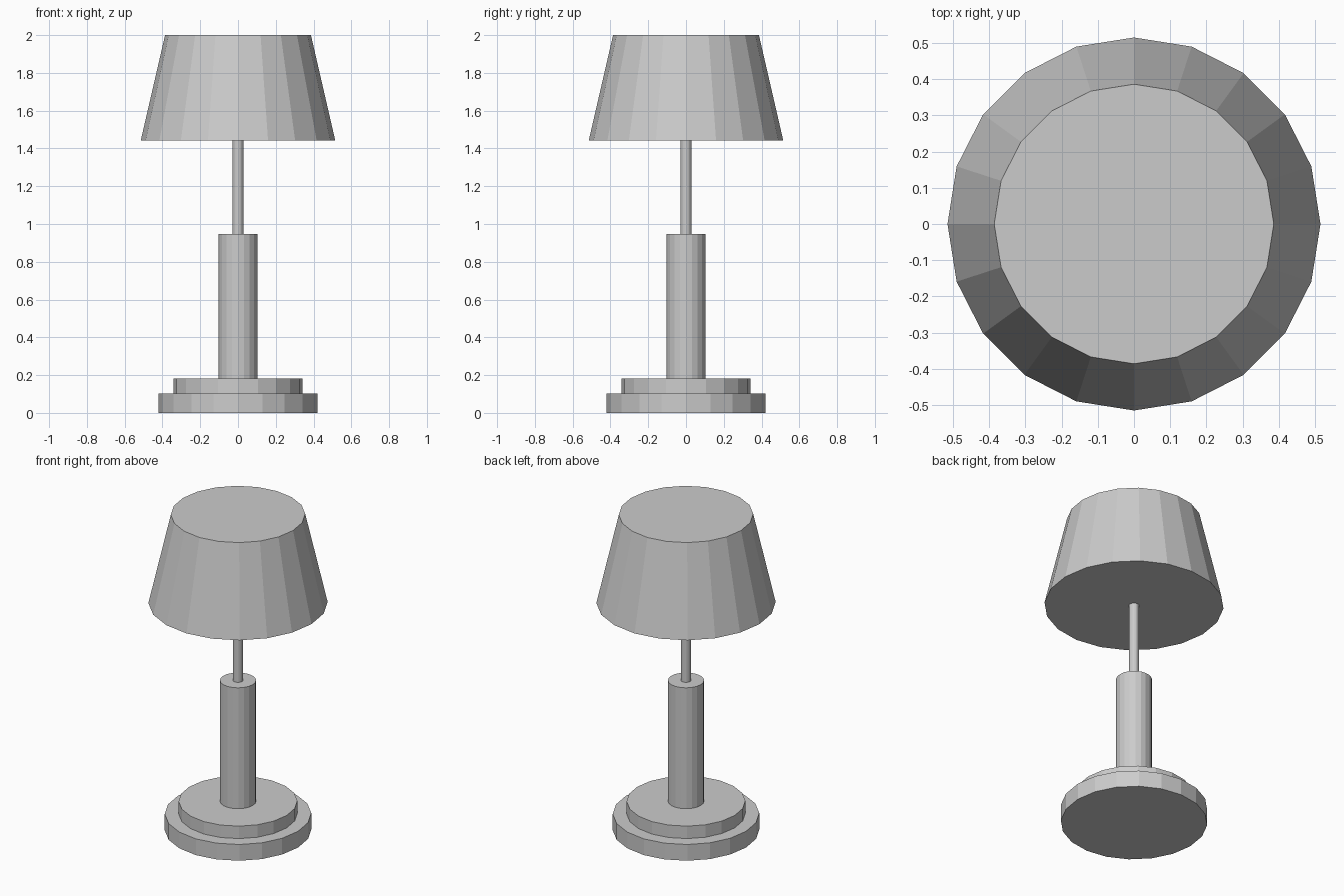
import bpy

if "Cube" in bpy.data.objects:
    bpy.data.objects.remove(bpy.data.objects["Cube"])

SIDES = 20


def tier(name, z0, z1, r0, r1=None):
    """Capped, flat-faced round part from z0 to z1."""
    bpy.ops.mesh.primitive_cone_add(
        vertices=SIDES, radius1=r0, radius2=r0 if r1 is None else r1,
        depth=z1 - z0, location=(0, 0, (z0 + z1) / 2))
    bpy.context.object.name = name


# stepped foot
tier("base_plate", 0.0, 0.103, 0.421)
tier("base_step", 0.103, 0.182, 0.341)
# stem
tier("column", 0.182, 0.948, 0.104)
tier("rod", 0.948, 1.441, 0.029)
# closed tapered shade
tier("lamp_shade", 1.441, 2.0, 0.515, 0.386)
